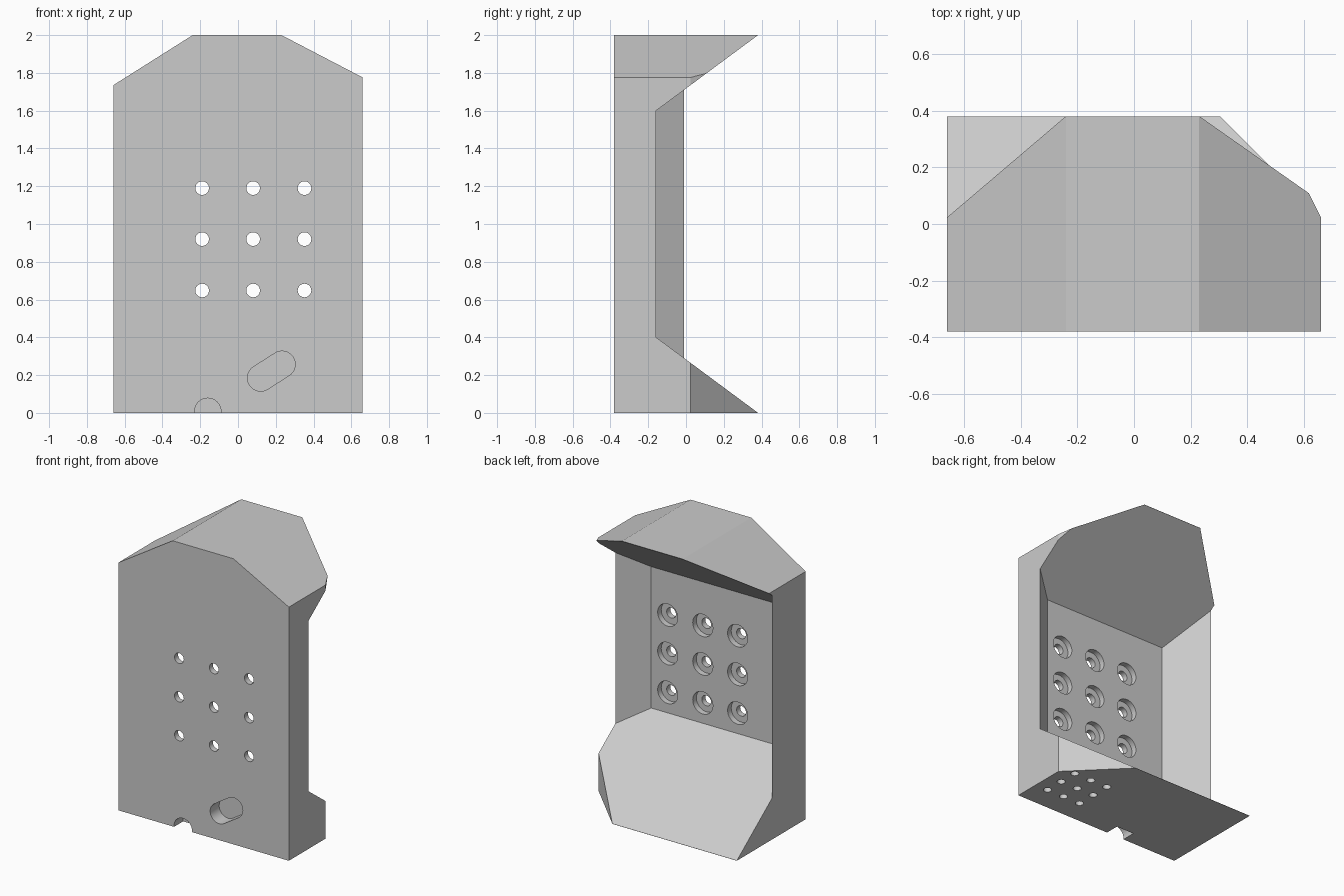
import bpy, bmesh, math

old = bpy.data.objects.get("Cube")
if old:
    bpy.data.objects.remove(old, do_unlink=True)

grey = bpy.data.materials.new("plain grey")
grey.use_nodes = True
grey.diffuse_color = (0.6, 0.6, 0.6, 1)
grey.node_tree.nodes["Principled BSDF"].inputs["Base Color"].default_value = (0.6, 0.6, 0.6, 1)


def solid(name, points):
    """Convex solid around a set of points."""
    bm = bmesh.new()
    for p in points:
        bm.verts.new(p)
    bmesh.ops.convex_hull(bm, input=bm.verts)
    bmesh.ops.dissolve_limit(bm, angle_limit=0.002, verts=bm.verts, edges=bm.edges)
    bmesh.ops.recalc_face_normals(bm, faces=bm.faces)
    mesh = bpy.data.meshes.new(name)
    bm.to_mesh(mesh)
    bm.free()
    mesh.materials.append(grey)
    obj = bpy.data.objects.new(name, mesh)
    bpy.context.collection.objects.link(obj)
    return obj


def along_y(profile, y0, y1):
    return [(x, y, z) for y in (y0, y1) for x, z in profile]


def along_z(profile, z0, z1):
    return [(x, y, z) for z in (z0, z1) for x, y in profile]


def circle(cx, cy, r, n=32):
    return [(cx + r * math.cos(math.tau * i / n), cy + r * math.sin(math.tau * i / n))
            for i in range(n)]


# Main block with sloping roof
FRONT, BACK = -0.38, 0.38
housing = solid("housing", along_y(
    [(-0.66, 0), (0.66, 0), (0.66, 1.776), (0.23, 2), (-0.24, 2), (-0.66, 1.735)], FRONT, BACK))


def cut(points):
    cutter = solid("cutter", points)
    cutter.hide_render = True
    mod = housing.modifiers.new("cut", 'BOOLEAN')
    mod.operation = 'DIFFERENCE'
    mod.solver = 'EXACT'
    mod.object = cutter
    bpy.context.view_layer.objects.active = housing
    bpy.ops.object.modifier_apply(modifier=mod.name)
    bpy.data.objects.remove(cutter, do_unlink=True)


# Flared recess in the back
FLOOR = -0.3


def recess_section(y):
    d = y - FLOOR
    xs = (-0.49 - 0.586 * d, 0.48 + 1.286 * d)
    zs = (0.505 - 0.741 * d, 1.495 + 0.741 * d)
    return [(x, y, z) for x in xs for z in zs]


cut(recess_section(FLOOR) + recess_section(0.5))

# Chamfered back corners of the lower shelf and of the hood
cut(along_z([(0.66, 0.025), (0.304, 0.38), (0.204, 0.48), (0.8, 0.48), (0.8, -0.115)], -0.1, 1))
cut(along_z([(0.66, 0.025), (0.48, 0.385), (0.43, 0.485), (0.8, 0.485), (0.8, -0.255)], 1, 2.1))

# Grid of counterbored holes through the back plate
for x in (-0.19, 0.08, 0.352):
    for z in (0.648, 0.92, 1.19):
        cut(along_y(circle(x, z, 0.036), -0.5, -0.2))
        cut(along_y(circle(x, z, 0.078), FLOOR - 0.04, -0.2))

# Slanted slot and cable notch in the front
cut(along_y(circle(0.12, 0.185, 0.07) + circle(0.233, 0.257, 0.07), -0.5, FRONT + 0.1))
cut(along_y(circle(-0.16, 0.008, 0.07), -0.5, FRONT + 0.1))

# Grid of small blind holes in the underside
for x in (0.29, 0.425, 0.56):
    for y in (-0.205, -0.067, 0.07):
        # keep clear of the chamfered edge
        cut(along_z(circle(x, y, 0.027, 24), -0.1, 0.1))

for o in bpy.context.selected_objects:
    o.select_set(False)
housing.select_set(True)
bpy.context.view_layer.objects.active = housing
bpy.ops.object.shade_smooth_by_angle(angle=math.radians(20))
